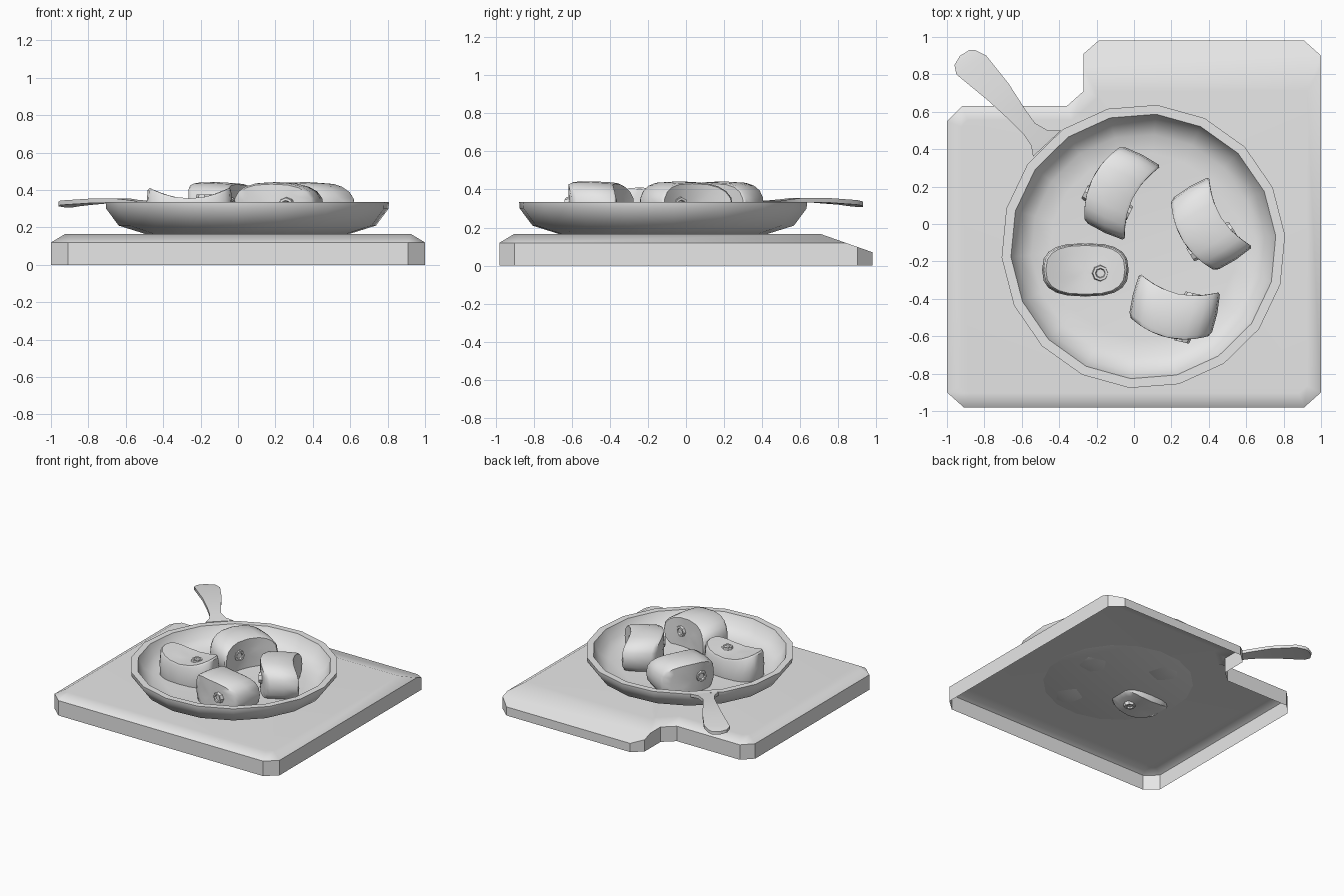
import bpy, bmesh
from math import sin, cos, pi, radians
from mathutils import Matrix, Vector

cube = bpy.data.objects.get("Cube")
if cube:
    bpy.data.objects.remove(cube, do_unlink=True)

grey = bpy.data.materials.new("plain grey")
grey.use_nodes = True
grey.diffuse_color = (0.8, 0.8, 0.8, 1)
grey.node_tree.nodes["Principled BSDF"].inputs["Base Color"].default_value = (0.8, 0.8, 0.8, 1)


def finish(name, bm, angle=40):
    """Turn a bmesh into a shaded, coloured object."""
    bmesh.ops.remove_doubles(bm, verts=bm.verts, dist=0.0005)
    bmesh.ops.recalc_face_normals(bm, faces=bm.faces)
    mesh = bpy.data.meshes.new(name)
    bm.to_mesh(mesh)
    bm.free()
    obj = bpy.data.objects.new(name, mesh)
    bpy.context.collection.objects.link(obj)
    mesh.materials.append(grey)
    bpy.ops.object.select_all(action='DESELECT')
    obj.select_set(True)
    bpy.context.view_layer.objects.active = obj
    bpy.ops.object.shade_smooth_by_angle(angle=radians(angle))
    return obj


def skin(bm, loops, cap=False):
    """Bridge closed loops of points with quads."""
    rings = [[bm.verts.new(p) for p in loop] for loop in loops]
    n = len(rings[0])
    for a, b in zip(rings, rings[1:]):
        for i in range(n):
            j = (i + 1) % n
            bm.faces.new((a[i], a[j], b[j], b[i]))
    if cap:
        bm.faces.new(rings[0])
        bm.faces.new(rings[-1])


def lathe(profile, sides, phase=0):
    bm = bmesh.new()
    angles = [phase + 2 * pi * i / sides for i in range(sides)]
    skin(bm, [[(r * cos(a), r * sin(a), z) for a in angles] for r, z in profile])
    return bm


# Hollow slab with bevelled top, notched corner and sloping back lip
outline = [(-1, -0.9), (-0.91, -0.98), (0.91, -0.98), (1, -0.9), (1, 0.9), (0.91, 0.98),
           (-0.19, 0.98), (-0.27, 0.91), (-0.27, 0.71), (-0.36, 0.63), (-0.92, 0.63), (-1, 0.55)]
bm = bmesh.new()
top = bm.faces.new([bm.verts.new((x, y, 0.12)) for x, y in outline])
rim = list(top.edges)
skirt = bmesh.ops.extrude_edge_only(bm, edges=rim)["geom"]
for v in skirt:
    if isinstance(v, bmesh.types.BMVert):
        v.co.z = 0
bmesh.ops.inset_region(bm, faces=[top], thickness=0.075, use_even_offset=True, use_boundary=True)
for v in top.verts:
    v.co.z = 0.165
cut = bmesh.ops.bisect_plane(bm, geom=bm.verts[:] + bm.edges[:] + bm.faces[:], dist=0.0001,
                             plane_co=(0, 0.71, 0.165), plane_no=(0, 0.095, 0.27),
                             clear_outer=True)["geom_cut"]
bmesh.ops.contextual_create(bm, geom=[e for e in cut if isinstance(e, bmesh.types.BMEdge)])
slab = finish("slab", bm)
for e in slab.data.edges:
    if all(abs(slab.data.vertices[i].co.y - 0.71) < 0.002 for i in e.vertices):
        e.use_edge_sharp = True
weighted = slab.modifiers.new("weighted normals", 'WEIGHTED_NORMAL')
weighted.keep_sharp = True

# Shallow round pan
pan = finish("pan", lathe([(0, 0.163), (0.54, 0.163), (0.69, 0.21), (0.757, 0.3), (0.76, 0.335),
                           (0.71, 0.335), (0.675, 0.255), (0.6, 0.21), (0.5, 0.2), (0, 0.2)],
                          18, radians(4.5)))
pan.location = (0.05, -0.12, 0)

# Flat paddle handle: left and right edge points with height
stations = [((-0.54, 0.36), (-0.39, 0.5), 0.325), ((-0.55, 0.42), (-0.46, 0.5), 0.33),
            ((-0.59, 0.48), (-0.53, 0.54), 0.335), ((-0.66, 0.55), (-0.58, 0.61), 0.343),
            ((-0.78, 0.66), (-0.67, 0.75), 0.343), ((-0.95, 0.8), (-0.79, 0.9), 0.332),
            ((-0.96, 0.85), (-0.85, 0.93), 0.325), ((-0.93, 0.9), (-0.88, 0.93), 0.32)]
bm = bmesh.new()
skin(bm, [[(*a, z - 0.012), (*b, z - 0.012), (*b, z + 0.012), (*a, z + 0.012)]
          for a, b, z in stations], cap=True)
finish("handle", bm)

# Bent meat cuts, each with a hollow bone through it
BEND = 1.25


def signed_power(v, p):
    return abs(v) ** p * (1 if v >= 0 else -1)


def meat(label, frame):
    layers = [(0, -0.12), (0.35, -0.12), (0.7, -0.12), (0.94, -0.12), (1, -0.1), (1.02, 0),
              (0.98, 0.105), (0.93, 0.12), (0.65, 0.12), (0.35, 0.12), (0, 0.12)]
    loops = []
    for scale, t in layers:
        loop = []
        for i in range(20):
            a = 2 * pi * i / 20
            u = 0.227 * scale * signed_power(cos(a), 0.75)
            w = 0.14 * scale * signed_power(sin(a), 0.75)
            loop.append((u, w, t + BEND * u * u))
        loops.append(loop)
    bm = bmesh.new()
    skin(bm, loops)
    finish("meat_" + label, bm, 45).matrix_world = frame
    half = [(0.045, 0.115), (0.04, 0.134), (0.027, 0.134), (0.022, 0.122), (0, 0.122)]
    bone = lathe([(r, -z) for r, z in reversed(half)] + half, 8)
    finish("bone_" + label, bone, 35).matrix_world = frame @ Matrix.Translation((0.08, -0.018, 0.008))


def standing(x, y, degrees):
    """Frame whose hollow side faces the given compass angle."""
    a = radians(degrees)
    turn = Matrix(((sin(a), 0, cos(a)), (-cos(a), 0, sin(a)), (0, -1, 0)))
    return Matrix.Translation((x, y, 0.3)) @ turn.to_4x4()


meat("back", standing(-0.115, 0.19, -26))
meat("left", standing(0.365, -0.03, 32))
meat("front", standing(0.205, -0.49, 77))
meat("right", Matrix.Translation((-0.26, -0.245, 0.235)))
